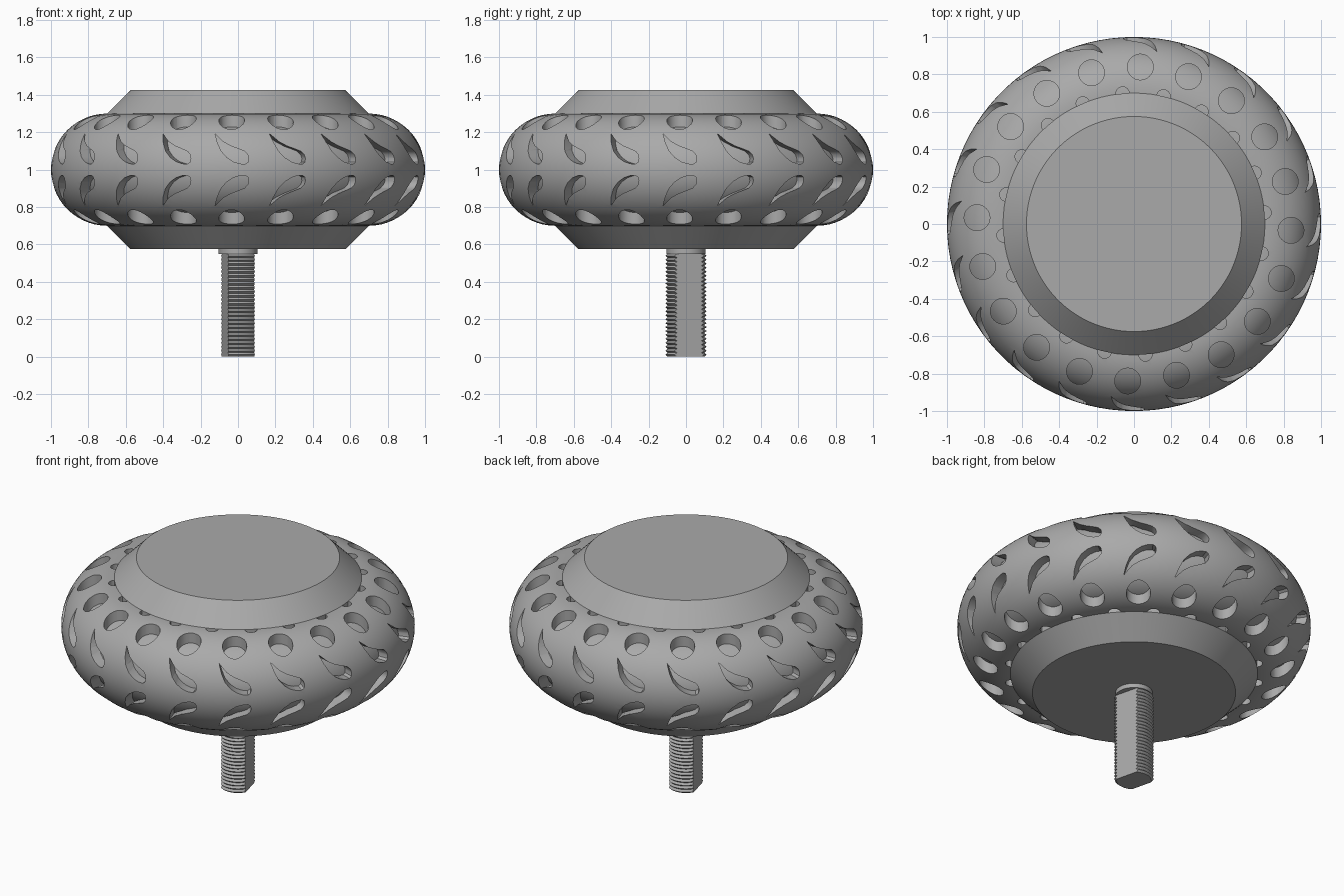
import bpy, bmesh
from math import sin, cos, pi, radians, sqrt
from mathutils import Matrix, Vector

if "Cube" in bpy.data.objects:
    bpy.data.objects.remove(bpy.data.objects["Cube"])

MID = 1.0      # height of the wheel's middle plane
RIM = 0.7      # radius of the hub and centre of the tyre's round section
COUNT = 20     # tread pattern repeats

grey = bpy.data.materials.new("plain grey")
grey.use_nodes = True
colour = (0.4, 0.4, 0.4, 1)
grey.diffuse_color = colour
grey.node_tree.nodes["Principled BSDF"].inputs["Base Color"].default_value = colour


def finish(name, bm):
    bmesh.ops.recalc_face_normals(bm, faces=bm.faces)
    mesh = bpy.data.meshes.new(name)
    bm.to_mesh(mesh)
    bm.free()
    mesh.materials.append(grey)
    obj = bpy.data.objects.new(name, mesh)
    bpy.context.collection.objects.link(obj)
    return obj


def lathe(profile, steps, closed):
    """Spin (radius, height) points around z; open profiles get end caps."""
    bm = bmesh.new()
    rings = [[bm.verts.new((r * cos(2 * pi * i / steps), r * sin(2 * pi * i / steps), z))
              for i in range(steps)] for r, z in profile]
    pairs = list(zip(rings, rings[1:]))
    if closed:
        pairs.append((rings[-1], rings[0]))
    else:
        bm.faces.new(rings[0])
        bm.faces.new(rings[-1])
    for a, b in pairs:
        for i in range(steps):
            j = (i + 1) % steps
            bm.faces.new((a[i], a[j], b[j], b[i]))
    return bm


def prism(bm, outline, offset):
    """Add a closed prism from an outline and an extrusion vector."""
    near = [bm.verts.new(p) for p in outline]
    far = [bm.verts.new(p + offset) for p in outline]
    bm.faces.new(near)
    bm.faces.new(far)
    for i in range(len(near)):
        j = (i + 1) % len(near)
        bm.faces.new((near[i], near[j], far[j], far[i]))


def smooth(obj, angle=35):
    bpy.ops.object.select_all(action='DESELECT')
    obj.select_set(True)
    bpy.context.view_layer.objects.active = obj
    bpy.ops.object.shade_smooth_by_angle(angle=radians(angle))


def cut(obj, cutter):
    mod = obj.modifiers.new("cut", 'BOOLEAN')
    mod.operation = 'DIFFERENCE'
    mod.solver = 'EXACT'
    mod.object = cutter
    bpy.context.view_layer.objects.active = obj
    bpy.ops.object.modifier_apply(modifier=mod.name)
    bpy.data.objects.remove(cutter)


def round_section(radius, steps):
    """Half-round tyre section with a short tail tucked into the hub."""
    arc = [(RIM + radius * sin(pi * i / steps), MID + radius * cos(pi * i / steps))
           for i in range(steps + 1)]
    return [(0.62, MID + radius)] + arc + [(0.62, MID - radius)]


# Tyre skin and the inner core that shows at the bottom of the tread holes
tyre = finish("tyre", lathe(round_section(0.3, 28), 100, True))
core = finish("tyre_core", lathe(round_section(0.24, 20), 80, True))

# Round holes on both shoulders, and small ones against the hub
bm = bmesh.new()
for side in (1, -1):
    for k in range(COUNT):
        for ring, size, start in ((0.84, 0.069, 87.7), (RIM, 0.036, 95)):
            a = radians(start) + 2 * pi * k / COUNT
            centre = Vector((ring * cos(a), ring * sin(a), MID + side * 0.11))
            outline = [centre + Vector((size * cos(t * pi / 12), size * sin(t * pi / 12), 0))
                       for t in range(24)]
            prism(bm, outline, Vector((0, 0, side * 0.3)))
cut(tyre, finish("shoulder_hole_cutter", bm))

# Curved teardrop slots, mirrored above and below the middle
teardrop = ((-0.123, 0.193), (-0.11, 0.145), (-0.09, 0.10), (-0.06, 0.066), (-0.025, 0.043),
            (0.01, 0.032), (0.038, 0.03), (0.053, 0.04), (0.057, 0.06), (0.052, 0.08),
            (0.035, 0.098), (0.0, 0.112), (-0.04, 0.127), (-0.08, 0.15), (-0.108, 0.178))
bm = bmesh.new()
for side in (1, -1):
    for k in range(COUNT):
        turn = Matrix.Rotation(2 * pi * k / COUNT, 3, 'Z')
        outline = [turn @ Vector((x, -0.8, MID + side * z)) for x, z in teardrop]
        prism(bm, outline, turn @ Vector((0, -0.3, 0)))
cut(tyre, finish("teardrop_cutter", bm))
smooth(tyre)
smooth(core)

# Hub with chamfered faces
hub = finish("hub", lathe([(0.575, 0.575), (RIM, 0.7), (RIM, 1.3), (0.575, 1.425)], 100, False))
smooth(hub)

# Collar between hub and axle
smooth(finish("axle_collar", lathe([(0.105, 0.548), (0.105, 0.58)], 48, False)))

# Threaded axle with two flats
threads = 26
pitch = 0.55 / threads
profile = [(0.098, 0)]
for i in range(threads):
    profile += [(0.11, (i + 0.5) * pitch), (0.098, (i + 1) * pitch)]
bm = lathe(profile, 48, False)
flat = Vector((cos(radians(14)), sin(radians(14)), 0))
for normal in (flat, -flat):
    result = bmesh.ops.bisect_plane(bm, geom=bm.verts[:] + bm.edges[:] + bm.faces[:],
                                    plane_co=normal * 0.072, plane_no=normal, clear_outer=True)
    rim = [e for e in result["geom_cut"] if isinstance(e, bmesh.types.BMEdge)]
    bmesh.ops.edgeloop_fill(bm, edges=rim)
smooth(finish("threaded_axle", bm), 25)
